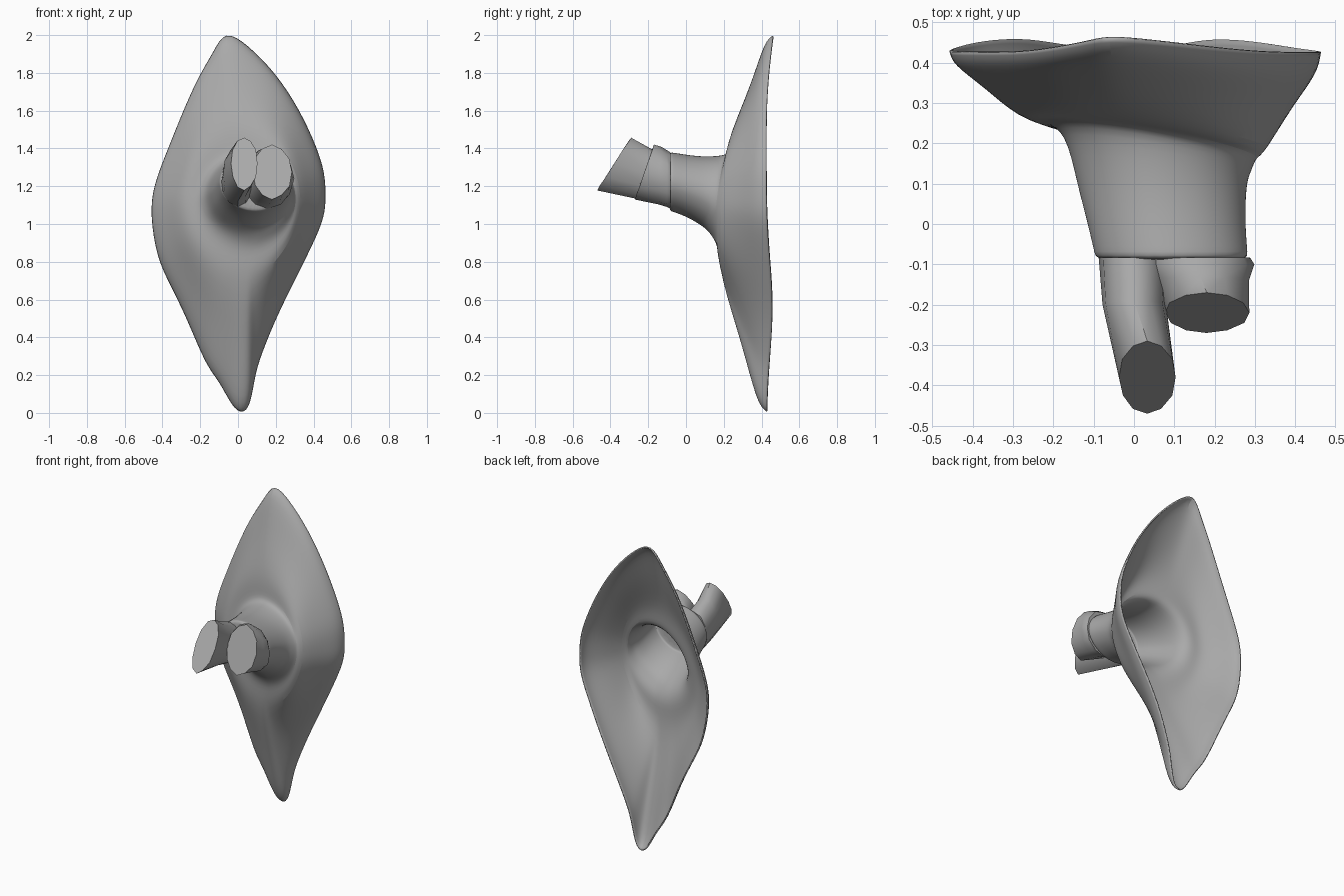
import bpy
import bmesh
import math
import random

random.seed(4)
cube = bpy.data.objects.get("Cube")
if cube:
    bpy.data.objects.remove(cube, do_unlink=True)

grey = bpy.data.materials.new("bark grey")
grey.use_nodes = True
colour = (0.4, 0.4, 0.4, 1)
grey.diffuse_color = colour
grey.node_tree.nodes["Principled BSDF"].inputs["Base Color"].default_value = colour


def loft(name, rings, close_start):
    """Skin a list of rings that run towards the front, capping the last."""
    bm = bmesh.new()
    rows = [[bm.verts.new(p) for p in ring] for ring in rings]
    n = len(rows[0])
    for a, b in zip(rows, rows[1:]):
        for k in range(n):
            j = (k + 1) % n
            bm.faces.new((a[k], a[j], b[j], b[k]))
    bm.faces.new(rows[-1])
    if close_start:
        bm.faces.new(rows[0][::-1])
    mesh = bpy.data.meshes.new(name)
    bm.to_mesh(mesh)
    bm.free()
    mesh.materials.append(grey)
    obj = bpy.data.objects.new(name, mesh)
    bpy.context.collection.objects.link(obj)
    return obj


def smooth(obj, degrees):
    bpy.ops.object.select_all(action='DESELECT')
    obj.select_set(True)
    bpy.context.view_layer.objects.active = obj
    bpy.ops.object.shade_smooth_by_angle(angle=math.radians(degrees))


def oval(angles, y, cx, cz, rx, rz, tilt_z=0, tilt_x=0, rough=0):
    """Ellipse facing the front, leaned back by the two tilts."""
    ring = []
    for a in angles:
        s = 1 + random.uniform(-rough, rough)
        ring.append((cx + rx * s * math.cos(a),
                     y + tilt_z * math.sin(a) + tilt_x * math.cos(a),
                     cz + rz * s * math.sin(a)))
    return ring


# Leaf-shaped rim, anticlockwise from the right as seen from the front
rim = [(.465, 1.15), (.46, 1.27), (.42, 1.4), (.33, 1.6), (.2, 1.8),
       (.05, 1.95), (-.07, 2.03), (-.13, 1.91), (-.21, 1.78), (-.29, 1.6),
       (-.37, 1.4), (-.45, 1.2), (-.465, 1.05), (-.43, .82), (-.36, .68),
       (-.27, .5), (-.17, .25), (-.1, .17), (-.03, .03), (.02, -.005),
       (.065, .03), (.09, .2), (.12, .3), (.2, .5), (.3, .7), (.4, .9),
       (.46, 1.04)]
angles = [math.atan2((z - 1.12) / .9, x / .46) for x, z in rim]


def rim_depth(z):
    lift = .035 * max(0, (z - 1.7) / .3)
    bump = .035 * math.exp(-((z - .55) / .32) ** 2)
    return .425 + lift + bump


# Flange: slopes from the rim to a flat shoulder around the branch
outer = [(x, rim_depth(z), z) for x, z in rim]
shoulder = oval(angles, .217, .015, 1.12, .305, .4, .033, -.048)
rings = []
for t, drop in ((0, 0), (.05, .2), (.5, .53), (1, 1)):
    rings.append([(p[0] + (q[0] - p[0]) * t,
                   p[1] + (q[1] - p[1]) * drop,
                   p[2] + (q[2] - p[2]) * t) for p, q in zip(outer, shoulder)])

# Shallow groove, branch root and hollow branch
for section in ((.215, .04, 1.13, .265, .265, .028, -.045),
                (.18, .06, 1.15, .23, .215, .035, -.05),
                (.1, .068, 1.17, .21, .187),
                (0, .08, 1.205, .195, .163),
                (-.08, .093, 1.225, .19, .157),
                (-.09, .093, 1.225, .187, .154)):
    rings.append(oval(angles, *section))
shell = loft("trunk_shell", rings, False)
sub = shell.modifiers.new("rounding", 'SUBSURF')
sub.levels = sub.render_levels = 2
thick = shell.modifiers.new("thickness", 'SOLIDIFY')
thick.thickness = .008
thick.offset = -1
smooth(shell, 60)

# Two broken branch ends with slanted cut faces
even = [2 * math.pi * k / 12 for k in range(12)]
long_end = [(-.083, -.002, 1.225, .088, .13),
            (-.2, 0, 1.265, .08, .14, .01),
            (-.38, .033, 1.32, .07, .14, .09)]
short_end = [(-.083, .155, 1.23, .135, .15),
             (-.1, .16, 1.24, .135, .152),
             (-.14, .165, 1.255, .118, .152, .01),
             (-.22, .18, 1.275, .105, .143, .05)]
for name, sections in (("long_branch_end", long_end), ("short_branch_end", short_end)):
    end_rings = [oval(even, *s, rough=.03) for s in sections]
    smooth(loft(name, end_rings, True), 45)
